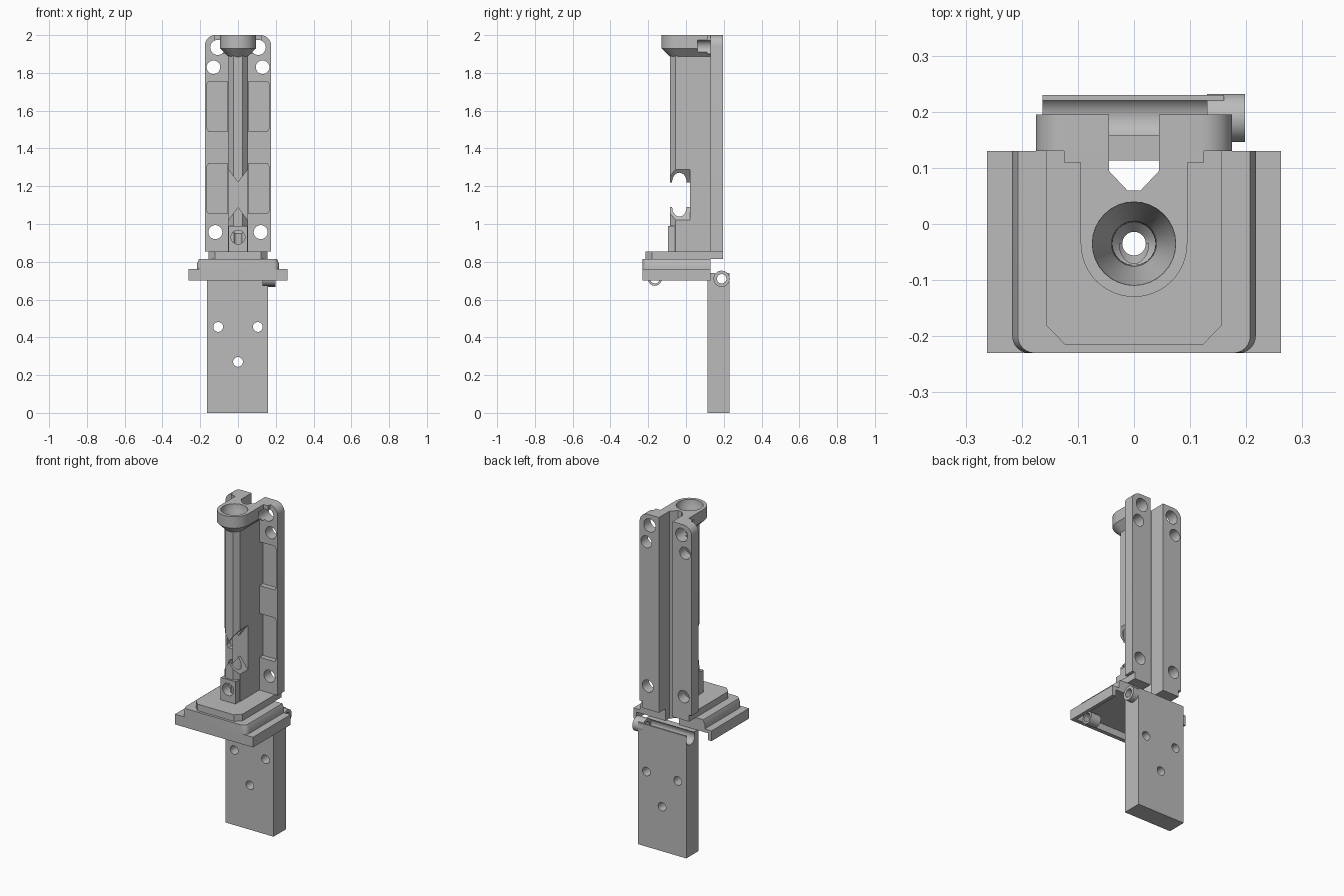
import bpy, bmesh, math
from mathutils import Vector

cube = bpy.data.objects.get("Cube")
if cube:
    bpy.data.objects.remove(cube, do_unlink=True)

grey = bpy.data.materials.new("plain_grey")
grey.use_nodes = True
colour = (0.5, 0.5, 0.5, 1)
grey.diffuse_color = colour
grey.node_tree.nodes["Principled BSDF"].inputs["Base Color"].default_value = colour
parts = []


def loft(name, rings):
    """Closed solid through rings of equal length."""
    bm = bmesh.new()
    loops = [[bm.verts.new(p) for p in ring] for ring in rings]
    n = len(loops[0])
    for a, b in zip(loops, loops[1:]):
        for i in range(n):
            j = (i + 1) % n
            bm.faces.new((a[i], a[j], b[j], b[i]))
    bm.faces.new(loops[0][::-1])
    bm.faces.new(loops[-1])
    bmesh.ops.recalc_face_normals(bm, faces=bm.faces)
    me = bpy.data.meshes.new(name)
    bm.to_mesh(me)
    bm.free()
    me.materials.append(grey)
    ob = bpy.data.objects.new(name, me)
    bpy.context.collection.objects.link(ob)
    return ob


def prism(name, poly, axis, lo, hi):
    """Extrude a 2D outline along an axis."""
    place = {"x": lambda p, t: (t, p[0], p[1]),
             "y": lambda p, t: (p[0], t, p[1]),
             "z": lambda p, t: (p[0], p[1], t)}[axis]
    return loft(name, [[place(p, t) for p in poly] for t in (lo, hi)])


def rect(x0, x1, y0, y1):
    return [(x0, y0), (x1, y0), (x1, y1), (x0, y1)]


def box(name, x0, x1, y0, y1, z0, z1):
    return prism(name, rect(x0, x1, y0, y1), "z", z0, z1)


def arc(cx, cy, r, a0, a1, n):
    return [(cx + r * math.cos(math.radians(a0 + (a1 - a0) * i / n)),
             cy + r * math.sin(math.radians(a0 + (a1 - a0) * i / n))) for i in range(n + 1)]


def circle(cx, cy, r, n=32):
    return arc(cx, cy, r, 0, 360, n)[:-1]


def part(ob, *cutters):
    """Cut a part with the given solids and bake the result."""
    for c in cutters:
        m = ob.modifiers.new("cut", "BOOLEAN")
        m.operation, m.solver, m.object = "DIFFERENCE", "EXACT", c
    bpy.context.view_layer.update()
    baked = bpy.data.meshes.new_from_object(
        ob.evaluated_get(bpy.context.evaluated_depsgraph_get()))
    ob.modifiers.clear()
    ob.data = baked
    parts.append(ob)


BORE_Y = -0.035

# Shared cutters: stepped bore, rear channel, side window, front screw hole
bore = loft("bore_cutter", [[(x, y, z) for x, y in circle(0, BORE_Y, r)] for r, z in
            [(0.075, 2.01), (0.072, 1.96), (0.04, 1.9), (0.038, 0.97), (0.021, 0.95), (0.021, 0.6)]])
channel = prism("channel_cutter", [(-0.045, 0.3), (-0.045, 0.095), (-0.012, 0.06),
                                   (0.012, 0.06), (0.045, 0.095), (0.045, 0.3)], "z", 0.6, 2.1)
window = prism("window_cutter", [(-0.06, 1.3), (0, 1.22), (0.06, 1.3),
                                 (0.06, 1.01), (0, 1.09), (-0.06, 1.01)], "y", -0.2, 0.02)
screw = prism("screw_cutter", circle(0, 0.93, 0.037), "y", -0.2, BORE_Y)
cutters = [bore, channel, window, screw]

# Rails, each with through holes and two shallow front pockets
rail_holes = []
for s, side in ((1, "left"), (-1, "right")):
    outline = [(0.045, 0.855), (0.175, 0.855)] + arc(0.12, 1.945, 0.055, 0, 90, 8) + [(0.045, 2)]
    rail = prism(side + "_rail", [(s * x, z) for x, z in outline], "y", 0.13, 0.195)
    holes = [prism("hole_cutter", circle(s * x, z, r), "y", 0.06, 0.3)
             for x, z, r in ((0.107, 1.935, 0.04), (0.13, 1.83, 0.036), (0.12, 0.957, 0.037))]
    pockets = []
    for z0 in (1.055, 1.49):
        z1 = z0 + 0.265
        shape = [(0.055, z0), (0.155, z0), (0.165, z0 + 0.015), (0.165, z1 - 0.015),
                 (0.155, z1), (0.055, z1)]
        pockets.append(prism("pocket_cutter", [(s * x, z) for x, z in shape], "y", 0.1, 0.16))
    part(rail, *holes, *pockets)
    rail_holes.append(holes[0])
    cutters += holes + pockets

# Column with chamfered front
half = [(0.052, 0.13), (0.052, -0.055), (0.025, -0.085)]
part(prism("column", half + [(-x, y) for x, y in half[::-1]], "z", 0.855, 1.9),
     bore, channel, window, screw)
part(box("column_foot", -0.05, 0.05, -0.095, 0.0, 0.855, 0.99), bore, screw)


# Funnel head merging back into the rails
def head_ring(r, z):
    return [(x, y, z) for x, y in [(r, 0.13)] + arc(0, BORE_Y, r, 0, -180, 24) + [(-r, 0.13)]]


part(loft("funnel_head", [head_ring(0.095, 2), head_ring(0.095, 1.93), head_ring(0.05, 1.885)]),
     bore, channel, *rail_holes)
part(box("head_web", -0.125, 0.125, 0.11, 0.13, 1.9, 2), channel, *rail_holes)

# Pad under the column, with clipped front corners
pad = [(-0.157, 0.195), (-0.157, -0.18), (-0.123, -0.215),
       (0.123, -0.215), (0.157, -0.18), (0.157, 0.195)]
part(prism("pad", pad, "z", 0.815, 0.855), bore, channel)


# Middle tier with rounded front corners and leaning sides
def tier_ring(w, z):
    pts = [(w, 0.13), (-w, 0.13)] + arc(-w + 0.03, -0.2, 0.03, 180, 270, 6)
    return [(x, y, z) for x, y in pts + arc(w - 0.03, -0.2, 0.03, 270, 360, 6)]


part(loft("middle_tier", [tier_ring(0.217, 0.755), tier_ring(0.217, 0.79), tier_ring(0.207, 0.815)]),
     bore, channel)

# Wide base flange, hollow below and open at the back
hollow = box("hollow_cutter", -0.24, 0.24, -0.205, 0.2, 0.6, 0.742)
cutters.append(hollow)
part(box("base_flange", -0.262, 0.262, -0.23, 0.13, 0.7, 0.762), hollow, bore, channel)

# Lower plate with grooved top edge and three holes
plate_cuts = [prism("groove_cutter", circle(0.189, 0.715, 0.04), "x", -0.3, 0.3)]
plate_cuts += [prism("hole_cutter", circle(x, z, 0.026), "y", 0, 0.3)
               for x, z in ((-0.105, 0.455), (0.105, 0.455), (0, 0.27))]
part(box("lower_plate", -0.163, 0.16, 0.113, 0.23, 0, 0.74), *plate_cuts)
cutters += plate_cuts

# Hinge barrels
for name, y, r in (("rear_hinge_barrel", 0.189, 0.043), ("front_hinge_barrel", -0.165, 0.037)):
    pin = prism("pin_cutter", circle(y, 0.71, 0.025), "x", 0, 0.3)
    part(prism(name, circle(y, 0.71, r), "x", 0.13, 0.198), pin)
    cutters.append(pin)

for c in cutters:
    bpy.data.objects.remove(c, do_unlink=True)

bpy.ops.object.select_all(action="DESELECT")
for ob in parts:
    ob.select_set(True)
bpy.context.view_layer.objects.active = parts[0]
bpy.ops.object.shade_smooth_by_angle(angle=math.radians(30))
